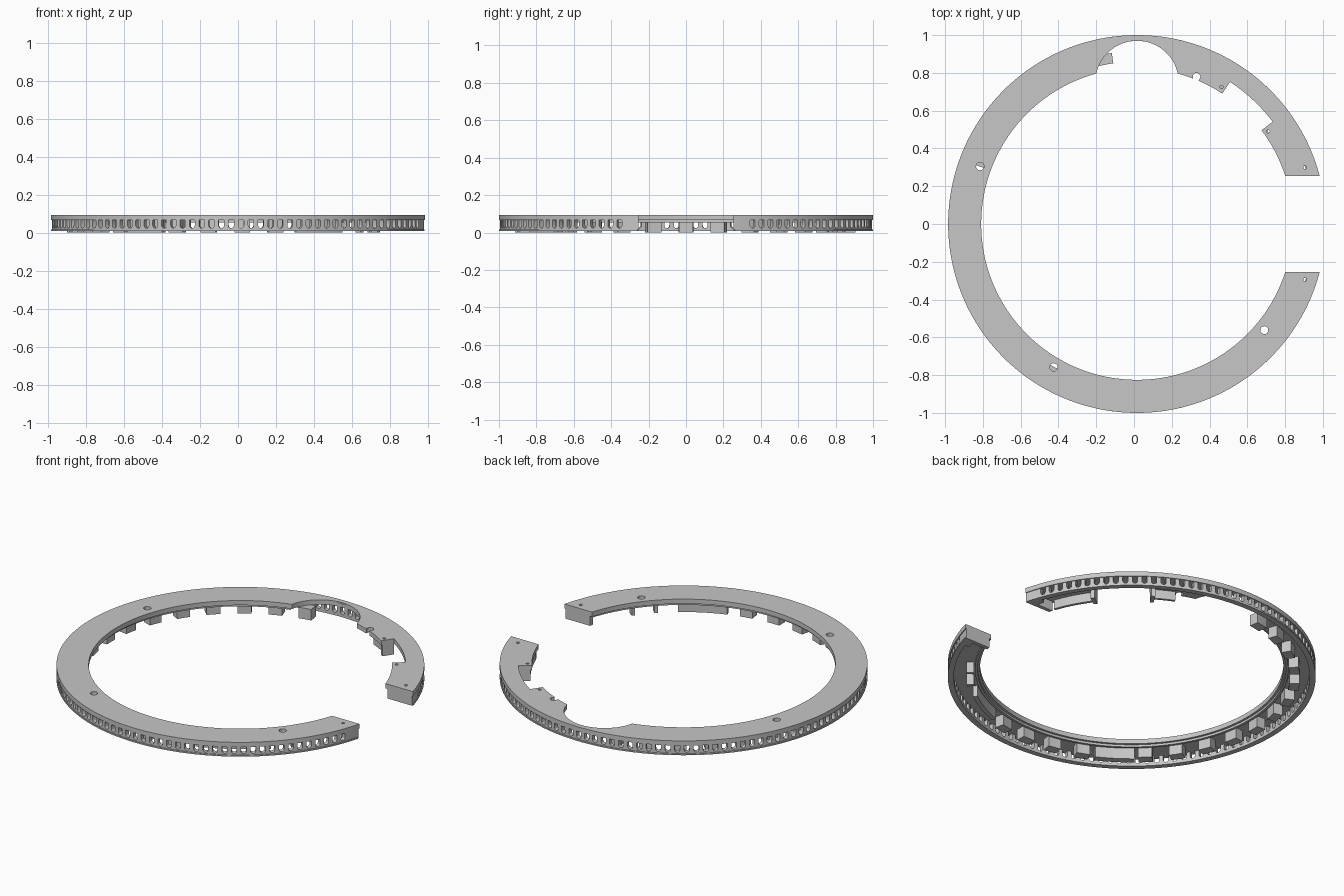
import bpy, bmesh
from math import sin, cos, radians, degrees, atan2, asin, pi

if "Cube" in bpy.data.objects:
    bpy.data.objects.remove(bpy.data.objects["Cube"])

CX = 0.016               # ring centre offset caused by the open gap
TOP, PLATE_Z, FOOT = 0.094, 0.066, 0.008
R_OUT, R_IN, R_WALL, R_FACE = 1.0, 0.825, 0.968, 0.995
GAP = 0.253              # half width of the gap

grey = bpy.data.materials.new("plain_grey")
grey.use_nodes = True
grey.diffuse_color = (0.57, 0.57, 0.57, 1)
grey.node_tree.nodes["Principled BSDF"].inputs["Base Color"].default_value = (0.57, 0.57, 0.57, 1)


def polar(r, deg):
    return CX + r * cos(radians(deg)), r * sin(radians(deg))


def arc(r, a, b, step=1.5):
    n = max(1, round(abs(b - a) / step))
    return [polar(r, a + (b - a) * i / n) for i in range(n + 1)]


def circle(x, y, r, a=0, b=360, n=20):
    return [(x + r * cos(radians(a + (b - a) * i / n)),
             y + r * sin(radians(a + (b - a) * i / n))) for i in range(n)]


def finish(name, bm):
    """Clean the mesh and place it in the scene as a grey part."""
    bmesh.ops.remove_doubles(bm, verts=bm.verts, dist=1e-5)
    bmesh.ops.recalc_face_normals(bm, faces=bm.faces)
    mesh = bpy.data.meshes.new(name)
    bm.to_mesh(mesh)
    bm.free()
    mesh.materials.append(grey)
    ob = bpy.data.objects.new(name, mesh)
    bpy.context.collection.objects.link(ob)
    bpy.ops.object.select_all(action="DESELECT")
    ob.select_set(True)
    bpy.context.view_layer.objects.active = ob
    bpy.ops.object.shade_smooth_by_angle(angle=radians(20))


def filled(name, loops, z0, z1):
    """Flat outline with holes, extruded to a slab."""
    curve = bpy.data.curves.new("outline", "CURVE")
    curve.dimensions, curve.fill_mode, curve.extrude = "2D", "BOTH", (z1 - z0) / 2
    for pts in loops:
        s = curve.splines.new("POLY")
        s.points.add(len(pts) - 1)
        for p, (x, y) in zip(s.points, pts):
            p.co = (x, y, 0, 1)
        s.use_cyclic_u = True
    tmp = bpy.data.objects.new("outline", curve)
    bpy.context.collection.objects.link(tmp)
    deps = bpy.context.evaluated_depsgraph_get()
    mesh = bpy.data.meshes.new_from_object(tmp.evaluated_get(deps))
    bpy.data.objects.remove(tmp)
    bm = bmesh.new()
    bm.from_mesh(mesh)
    bpy.data.meshes.remove(mesh)
    bmesh.ops.translate(bm, verts=bm.verts, vec=(0, 0, (z0 + z1) / 2))
    finish(name, bm)


def strip(name, inner, outer, z0, z1):
    """Closed bar of quads between two matching paths."""
    bm = bmesh.new()
    rings = [[bm.verts.new((*p, z)) for p, z in ((i, z0), (o, z0), (o, z1), (i, z1))]
             for i, o in zip(inner, outer)]
    for a, b in zip(rings, rings[1:]):
        for k in range(4):
            bm.faces.new((a[k], a[k - 1], b[k - 1], b[k]))
    bm.faces.new(rings[0])
    bm.faces.new(rings[-1])
    finish(name, bm)


def sector(name, r0, r1, a, b, z0=0.0, z1=PLATE_Z):
    strip(name, arc(r0, a, b), arc(r1, a, b), z0, z1)


# Top plate: open ring with round bite, small notch and rectangular recess
out_a = degrees(asin(GAP / R_OUT))
in_a = degrees(asin(GAP / R_IN))
bite_r, bite_y = 0.221, 0.749
bite_half = degrees(atan2(0.215, 0.797))
bite_t = degrees(atan2(0.797 - bite_y, 0.215))
notch = polar(0.841, 68)
outline = arc(R_OUT, out_a, 360 - out_a)
outline += arc(R_IN, 360 - in_a, 90 + bite_half)
outline += circle(CX, bite_y, bite_r, 180 - bite_t, bite_t, 28)[1:]
outline += arc(R_IN, 90 - bite_half, 69.3)
outline += circle(*notch, 0.02, 68 + 140, 68 - 140, 14)
outline += arc(R_IN, 66.7, 56.8)
outline += arc(0.899, 56.8, 37)
outline += arc(R_IN, 37, in_a)
holes = [circle(x, y, 0.021) for x, y in ((-0.815, 0.305), (-0.425, -0.758), (0.69, -0.562))]
holes += [circle(x, y, 0.009, n=12) for x, y in
          ((0.905, 0.3), (0.905, -0.295), (0.463, 0.725), (0.71, 0.49))]
filled("top_plate", [outline] + holes, PLATE_Z, TOP)

# Outer wall: one cell of quads round each rounded slot
SLOT, HALF, LOW, HIGH, ARC = 0.84, 1.5, 0.038, 0.063, 6
bm = bmesh.new()
for mid in range(21, 340, 3):
    loops = []
    for r in (R_WALL, R_FACE):
        hole, frame = [], []
        for half, z_slot, z_edge in ((0, HIGH, PLATE_Z + 0.022), (pi, LOW, FOOT)):
            for i in range(ARC + 1):
                t = half + pi * i / ARC
                hole.append(bm.verts.new((*polar(r, mid + SLOT * cos(t)),
                                          z_slot + radians(SLOT) * sin(t))))
                frame.append(bm.verts.new((*polar(r, mid + HALF * cos(t)), z_edge)))
        loops.append((hole, frame))
    (hole_in, frame_in), (hole_out, frame_out) = loops
    for k in range(len(hole_in)):
        pairs = [(hole_in, frame_in), (hole_out, frame_out), (hole_in, hole_out)]
        if k not in (0, ARC + 1):
            pairs.append((frame_in, frame_out))
        for p, q in pairs:
            bm.faces.new((p[k - 1], p[k], q[k], q[k - 1]))
finish("slotted_outer_wall", bm)

# Bottom rim standing slightly proud of the wall
sector("bottom_rim", R_WALL, R_OUT, out_a + 0.5, 359.5 - out_a, FOOT, 0.016)

# Small step under the inner edge of the plate
sector("inner_step", 0.838, 0.852, 106, 360 - in_a, 0.053)

# Spaced blocks hanging under the plate
PITCH = 11.3
for k in range(-7, 10):
    if k != 5:
        a = 180 + PITCH * k
        sector("hanging_block", 0.86, 0.915, a - 2.5, a + 2.5)
sector("long_front_right_block", 0.875, 0.915, 229, 243)
sector("long_front_wall", 0.86, 0.885, 289, 307)
for a in (315, 323.5):
    sector("thin_rib", 0.86, 0.9, a - 0.6, a + 0.6)

# Inner walls either side of the recess, with posts at its corners
sector("inner_wall_left", 0.832, 0.848, 20, 37, 0.012)
sector("inner_wall_back", 0.845, 0.86, 57, 66, 0.012)
sector("recess_post_left", 0.832, 0.9, 35.6, 37)
sector("recess_post_back", 0.832, 0.9, 56.8, 58.2)

# Closing walls at the two ends of the ring, with solid corners
for side, name in ((1, "gap_end_left"), (-1, "gap_end_right")):
    y0, y1 = side * GAP, side * (GAP + 0.022)
    strip(name, [(0.815, y0), (0.81, y1)], [(0.978, y0), (0.972, y1)], FOOT, PLATE_Z)
    a0, a1 = sorted((side * (out_a + 1.1), side * 19.5))
    sector(name + "_corner", 0.94, R_FACE, a0, a1, FOOT)
